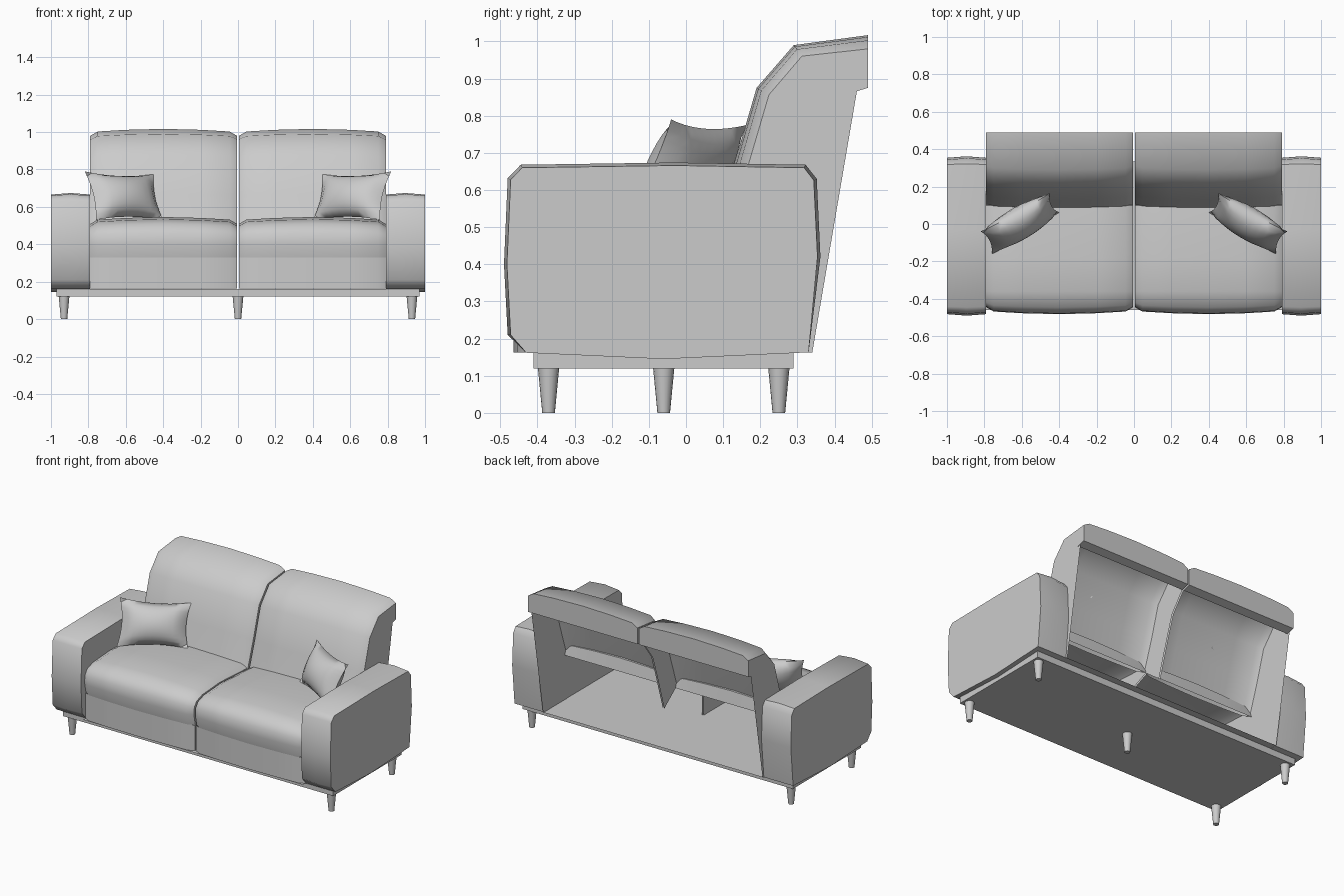
import bpy, bmesh, math
from mathutils import Vector

if "Cube" in bpy.data.objects:
    bpy.data.objects.remove(bpy.data.objects["Cube"])


def finish(bm, name, angle=50, mirror=True):
    bmesh.ops.recalc_face_normals(bm, faces=bm.faces)
    me = bpy.data.meshes.new(name)
    bm.to_mesh(me)
    bm.free()
    for p in me.polygons:
        p.use_smooth = True
    me.set_sharp_from_angle(angle=math.radians(angle))
    ob = bpy.data.objects.new(name, me)
    bpy.context.collection.objects.link(ob)
    if mirror:
        m = ob.modifiers.new("mirror", 'MIRROR')
        m.use_mirror_merge = False
    return ob


def loft(name, pts, sections, cap_extra=(), closed=False, angle=50):
    """Profile points (y, z, inset_y, inset_z) swept along x sections (x, inset)."""
    bm = bmesh.new()
    rows = [[bm.verts.new((x, y + iy * d, z + iz * d)) for y, z, iy, iz in pts]
            for x, d in sections]
    n = len(pts)
    for a, b in zip(rows, rows[1:]):
        for i in range(n if closed else n - 1):
            j = (i + 1) % n
            bm.faces.new((a[i], a[j], b[j], b[i]))
    for row, (x, d) in ((rows[0], sections[0]), (rows[-1], sections[-1])):
        bm.faces.new(row + [bm.verts.new((x, y, z)) for y, z in cap_extra])
    return finish(bm, name, angle)


cushion_sections = [(0.005, 0.037), (0.045, 0.014), (0.2, 0.005), (0.4, 0),
                    (0.6, 0.005), (0.75, 0.014), (0.79, 0.037)]

# Armrests: closed rounded slabs, slightly crowned across the width
arm = [(-0.43, 0.162, 0, 0), (-0.06, 0.145, 0, 0), (0.33, 0.163, 0, 0),
       (0.362, 0.42, -1, 0), (0.352, 0.63, -1, -.5), (0.322, 0.668, -.5, -1),
       (-0.03, 0.674, 0, -1), (-0.445, 0.668, .5, -1), (-0.48, 0.632, 1, -.5),
       (-0.49, 0.4, 1, 0), (-0.48, 0.21, 1, 0)]
loft("armrests", arm, [(0.79, 0.008), (0.895, 0), (1.0, 0.008)], closed=True)

# Seats: front panel with padded cushion above, open underneath at the back
front = [(-0.465, 0.163, 1, 0), (-0.465, 0.33, 1, 0)]
loft("seat_front_panels", front, [(x, d * 0.8) for x, d in cushion_sections],
     cap_extra=[(-0.17, 0.33), (-0.17, 0.163)])
seat = [(-0.468, 0.33, 1, 0), (-0.482, 0.40, 1, 0), (-0.478, 0.46, 1, -.4),
        (-0.445, 0.51, .7, -.9), (-0.36, 0.534, 0, -1), (-0.18, 0.546, 0, -1),
        (0.10, 0.53, 0, -1), (0.115, 0.45, 0, 0)]
loft("seat_cushions", seat, cushion_sections, cap_extra=[(-0.17, 0.33)])

# Backrests: leaning padded shells with a rolled top, open at the rear
back = [(0.065, 0.46, .9, 0), (0.13, 0.67, .95, -.3), (0.19, 0.875, .9, -.5),
        (0.29, 0.99, .6, -.8), (0.49, 1.017, 0, -1), (0.49, 0.875, 0, 0),
        (0.44, 0.86, 0, 0)]
loft("backrests", back, cushion_sections,
     cap_extra=[(0.35, 0.74), (0.31, 0.62), (0.23, 0.36)])

# Thin side panels behind the backrests
bm = bmesh.new()
bm.faces.new([bm.verts.new((0.788, y, z)) for y, z in
              [(0.09, 0.163), (0.34, 0.163), (0.46, 0.866), (0.40, 0.85), (0.15, 0.60)]])
finish(bm, "back_side_panels")

# Base slab
bm = bmesh.new()
bmesh.ops.create_cube(bm, size=1)
for v in bm.verts:
    v.co = Vector((v.co.x * 1.94, v.co.y * 0.70 - 0.06, v.co.z * 0.042 + 0.141))
finish(bm, "base", mirror=False)

# Wide thin floor panel resting on the base, between the arms
bm = bmesh.new()
bm.faces.new([bm.verts.new((x, y, 0.163)) for x, y in
              [(-0.79, -0.46), (0.79, -0.46), (0.79, 0.335), (-0.79, 0.335)]])
finish(bm, "floor_panel", mirror=False)

# Tapered legs: four corners and one in the centre
for name, x, y in [("front_leg_left", -.93, -.37), ("front_leg_right", .93, -.37),
                   ("rear_leg_left", -.93, .25), ("rear_leg_right", .93, .25),
                   ("centre_leg", 0, -.06)]:
    bm = bmesh.new()
    bmesh.ops.create_cone(bm, cap_ends=True, segments=16, radius1=0.017,
                          radius2=0.029, depth=0.125)
    bmesh.ops.translate(bm, verts=bm.verts, vec=(x, y, 0.0625))
    finish(bm, name, mirror=False)

# Throw pillows: two bulging sheets stretched between four pinched corners
bl, br = Vector((.76, -.16, .53)), Vector((.40, .06, .53))
tl, tr = Vector((.82, -.04, .79)), Vector((.45, .165, .775))
normal = (br - bl).cross(tl - bl).normalized()
bm = bmesh.new()
N = 10
for side in (1, -1):
    grid = []
    for i in range(N + 1):
        row = []
        for j in range(N + 1):
            u, v = i / N, j / N
            a, b = 4 * u * (1 - u), 4 * v * (1 - v)
            u2 = u + 0.05 * (1 - 2 * u) * b
            v2 = v + 0.07 * (1 - 2 * v) * a
            p = bl.lerp(br, u2).lerp(tl.lerp(tr, u2), v2)
            row.append(bm.verts.new(p + normal * side * 0.08 * (a * b) ** 0.6))
        grid.append(row)
    for i in range(N):
        for j in range(N):
            bm.faces.new((grid[i][j], grid[i + 1][j], grid[i + 1][j + 1], grid[i][j + 1]))
bmesh.ops.remove_doubles(bm, verts=bm.verts, dist=0.0005)
finish(bm, "throw_pillows", 70)
